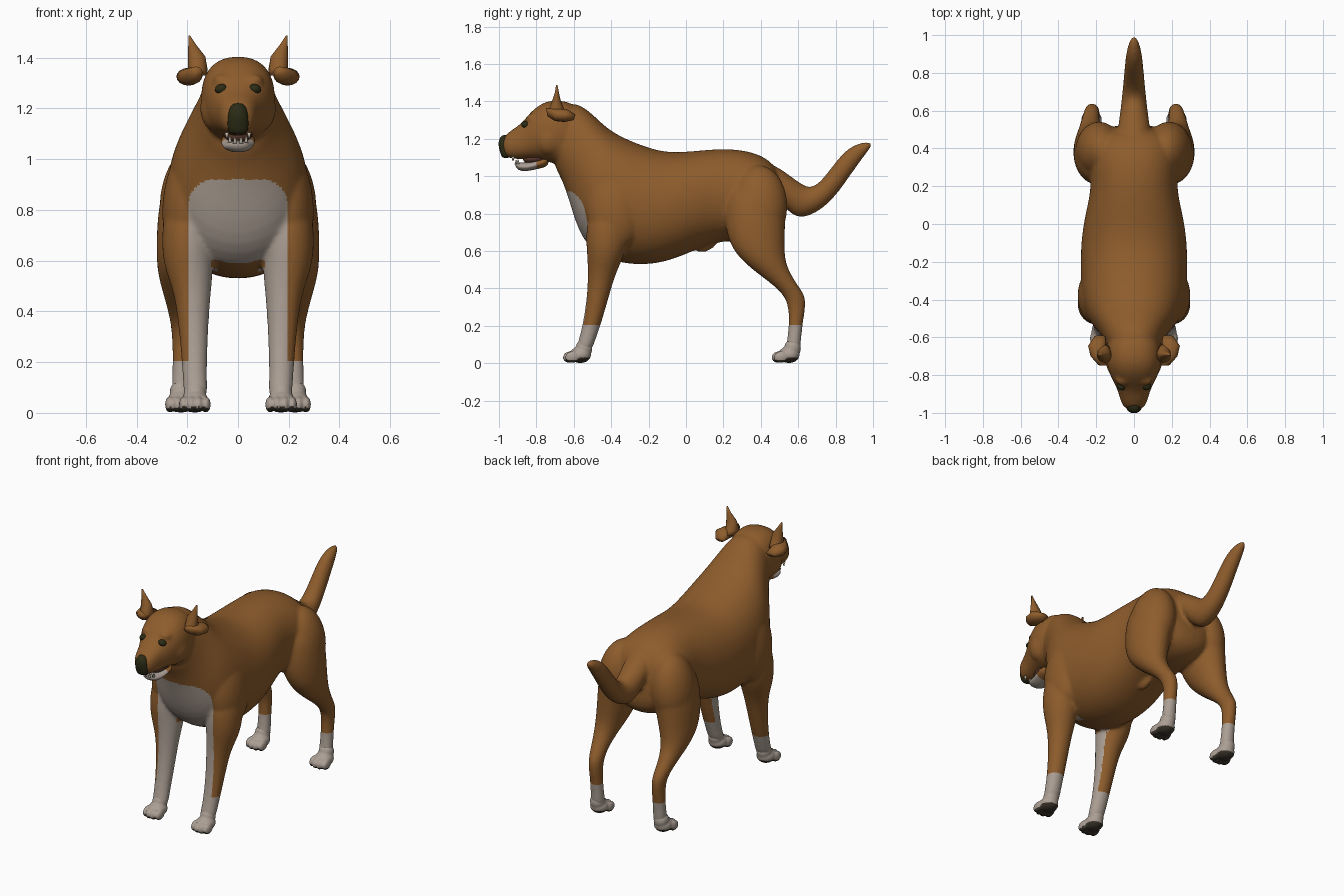
import bpy, bmesh, math
from mathutils import Matrix, Vector

cube = bpy.data.objects.get("Cube")
if cube:
    bpy.data.objects.remove(cube, do_unlink=True)


def material(name, rgb):
    m = bpy.data.materials.new(name)
    m.use_nodes = True
    m.diffuse_color = (*rgb, 1)
    bsdf = m.node_tree.nodes["Principled BSDF"]
    bsdf.inputs["Base Color"].default_value = (*rgb, 1)
    bsdf.inputs["Roughness"].default_value = 0.8
    return m


TAN = material("tan coat", (0.27, 0.108, 0.025))
WHITE = material("pale coat", (0.41, 0.345, 0.295))
DARK = material("dark nose", (0.025, 0.025, 0.008))
PAD = material("paw pad", (0.04, 0.032, 0.022))
MOUTH = material("mouth", (0.10, 0.04, 0.025))
TEETH = material("teeth", (0.55, 0.49, 0.40))


def loft(bm, rings, side=1, power=1.0, sides=16):
    """Skin oval rings; each is (y, z) of one edge, (y, z) of the other, x, half width.
    A power below one makes the ovals boxier."""
    loops = []
    for ya, za, yb, zb, x, w in rings:
        a, b = Vector((0, ya, za)), Vector((0, yb, zb))
        mid, half = (a + b) / 2, (a - b) / 2
        loop = []
        for i in range(sides):
            t = math.tau * i / sides
            c, s = (math.copysign(abs(v) ** power, v) for v in (math.cos(t), math.sin(t)))
            p = mid + half * c
            p.x = side * x + w * s
            loop.append(bm.verts.new(p))
        loops.append(loop)
    for p, q in zip(loops, loops[1:]):
        for i in range(sides):
            j = (i + 1) % sides
            bm.faces.new((p[i], p[j], q[j], q[i]))
    bm.faces.new(loops[0])
    bm.faces.new(loops[-1][::-1])


def ball(bm, centre, radii, tilt=0, roll=0):
    mat = (Matrix.Translation(centre) @ Matrix.Rotation(roll, 4, 'Y')
           @ Matrix.Rotation(tilt, 4, 'X') @ Matrix.Diagonal((*radii, 1)))
    bmesh.ops.create_uvsphere(bm, u_segments=20, v_segments=12, radius=1, matrix=mat)


def finish(name, bm, mats, voxel=0, smooth=0, subdivide=0, cuts=(), rule=None):
    """Turn the parts into one object, optionally fused, smoothed, cut and coloured by rule."""
    bmesh.ops.recalc_face_normals(bm, faces=bm.faces)
    mesh = bpy.data.meshes.new(name)
    bm.to_mesh(mesh)
    ob = bpy.data.objects.new(name, mesh)
    bpy.context.collection.objects.link(ob)
    if subdivide:
        ob.modifiers.new("Round", 'SUBSURF').levels = subdivide
    if voxel:
        fuse = ob.modifiers.new("Fuse", 'REMESH')
        fuse.mode = 'VOXEL'
        fuse.voxel_size = voxel
        relax = ob.modifiers.new("Relax", 'SMOOTH')
        relax.factor = 0.5
        relax.iterations = smooth
    if ob.modifiers:
        bpy.context.view_layer.update()
        graph = bpy.context.evaluated_depsgraph_get()
        done = bpy.data.meshes.new_from_object(ob.evaluated_get(graph))
        ob.modifiers.clear()
        ob.data = done
    # Clean colour borders
    bm.clear()
    bm.from_mesh(ob.data)
    for point, normal in cuts:
        bmesh.ops.bisect_plane(bm, geom=bm.verts[:] + bm.edges[:] + bm.faces[:],
                               dist=1e-5, plane_co=point, plane_no=normal)
    bm.to_mesh(ob.data)
    bm.free()
    ob.data.materials.clear()
    for m in mats:
        ob.data.materials.append(m)
    for p in ob.data.polygons:
        p.use_smooth = True
        p.material_index = rule(p.center, p.normal) if rule else 0
    return ob


# Torso and neck, from rump to throat
bm = bmesh.new()
loft(bm, [
    (.50, 1.02, .54, .76, 0, .11), (.45, 1.09, .50, .67, 0, .22),
    (.35, 1.14, .38, .63, 0, .25), (.20, 1.155, .20, .66, 0, .225),
    (.05, 1.14, .05, .60, 0, .265), (-.10, 1.13, -.10, .535, 0, .288),
    (-.22, 1.165, -.25, .515, 0, .288), (-.33, 1.21, -.42, .54, 0, .288),
    (-.42, 1.26, -.56, .64, 0, .26), (-.50, 1.34, -.62, .85, 0, .19),
    (-.57, 1.39, -.67, 1.0, 0, .15), (-.64, 1.40, -.72, 1.06, 0, .13)], power=.92)
# Head and muzzle
loft(bm, [
    (-.55, 1.37, -.60, 1.05, 0, .125), (-.65, 1.41, -.69, 1.06, 0, .152),
    (-.75, 1.41, -.76, 1.08, 0, .147), (-.83, 1.35, -.81, 1.09, 0, .12),
    (-.88, 1.28, -.87, 1.09, 0, .088), (-.94, 1.245, -.935, 1.09, 0, .073),
    (-.99, 1.20, -.98, 1.11, 0, .05)], power=.85)
# Tail
loft(bm, [
    (.42, 1.10, .46, .90, 0, .09), (.55, 1.01, .51, .86, 0, .085),
    (.63, .95, .57, .78, 0, .073), (.67, .94, .65, .775, 0, .067),
    (.72, .97, .77, .85, 0, .058), (.80, 1.08, .87, .99, 0, .05),
    (.88, 1.17, .94, 1.09, 0, .042), (.99, 1.19, 1.0, 1.165, 0, .018)])
# Sheath under the belly
ball(bm, (0, .11, .635), (.026, .065, .035), tilt=.5)
for s in (1, -1):
    # Shoulder, haunch, foreleg and hind leg
    ball(bm, (s * .19, -.38, .84), (.108, .16, .24), roll=-s * .12)
    ball(bm, (s * .185, .39, .84), (.125, .155, .22), roll=-s * .12)
    loft(bm, [
        (-.52, .85, -.28, .85, .19, .10), (-.54, .68, -.30, .68, .20, .105),
        (-.53, .58, -.33, .57, .195, .10), (-.525, .48, -.375, .48, .18, .075),
        (-.53, .36, -.41, .36, .176, .061), (-.55, .22, -.45, .22, .172, .052),
        (-.575, .12, -.485, .12, .17, .048), (-.60, .05, -.51, .05, .165, .05)], s)
    loft(bm, [
        (.23, .98, .50, .98, .16, .11), (.20, .84, .54, .84, .19, .125),
        (.21, .68, .53, .68, .21, .115), (.27, .57, .53, .55, .23, .092),
        (.38, .48, .56, .48, .235, .064), (.49, .40, .61, .40, .23, .047),
        (.545, .33, .65, .345, .222, .04), (.55, .22, .625, .22, .22, .038),
        (.54, .11, .615, .11, .22, .042), (.52, .05, .61, .05, .22, .045)], s)
    # Brow and cheek
    ball(bm, (s * .06, -.825, 1.31), (.04, .03, .025))
    ball(bm, (s * .09, -.73, 1.20), (.06, .08, .09))


def coat(c, n):
    """Pale socks, and a pale bib that runs down the inner forelegs."""
    x = abs(c.x)
    corner = max(x - .095, 0) ** 2 + max(c.z - .82, 0) ** 2 < .01
    bib = x < .195 and corner
    chest = c.y < -.47 and n.y < .35
    inner_leg = c.z < .57 and c.y < -.36 and x > .08 and n.y < .55
    return 1 if c.z < .205 or (bib and (chest or inner_leg)) else 0


finish("body", bm, [TAN, WHITE], voxel=.0105, smooth=6, subdivide=2, rule=coat,
       cuts=(((0, 0, .205), (0, 0, 1)), ((.195, 0, 0), (1, 0, 0)), ((-.195, 0, 0), (1, 0, 0))))

# Paws with four toes each
bm = bmesh.new()
for s in (1, -1):
    for x, y in ((.17, -.565), (.225, .55)):
        ball(bm, (s * x, y, .045), (.055, .058, .044))
        ball(bm, (s * x, y + .02, .08), (.045, .045, .05))
        for k in (-1.5, -.5, .5, 1.5):
            reach = .06 - .012 * abs(k)
            ball(bm, (s * x + k * .029, y - reach, .033), (.019, .04, .032), tilt=.15)
finish("paws", bm, [WHITE, PAD], voxel=.007, smooth=3,
       rule=lambda c, n: 1 if n.z < -.35 and c.z < .03 else 0)

# Pricked ears and the folded flaps beneath them
bm = bmesh.new()
for s in (1, -1):
    loft(bm, [
        (-.745, 1.33, -.63, 1.33, .16, .038), (-.735, 1.355, -.65, 1.355, .158, .038),
        (-.715, 1.405, -.67, 1.405, .163, .034), (-.70, 1.45, -.68, 1.45, .18, .016),
        (-.695, 1.487, -.687, 1.487, .192, .003)], s)
    loft(bm, [
        (-.75, 1.365, -.74, 1.32, .165, .025), (-.70, 1.36, -.70, 1.295, .185, .045),
        (-.64, 1.36, -.65, 1.29, .195, .048), (-.59, 1.33, -.60, 1.30, .18, .03)], s)
finish("ears", bm, [TAN])

# Lower jaw, pale in front and tan towards the throat
bm = bmesh.new()
loft(bm, [
    (-.73, 1.12, -.73, 1.05, 0, .075), (-.80, 1.085, -.80, 1.038, 0, .066),
    (-.86, 1.07, -.86, 1.022, 0, .057), (-.92, 1.078, -.908, 1.035, 0, .04)])
finish("lower_jaw", bm, [WHITE, TAN], subdivide=2, rule=lambda c, n: 1 if c.y > -.80 else 0)

# Mouth lining
bm = bmesh.new()
loft(bm, [
    (-.73, 1.14, -.73, 1.07, 0, .07), (-.81, 1.125, -.81, 1.065, 0, .056),
    (-.88, 1.12, -.87, 1.06, 0, .042)])
finish("mouth_lining", bm, [MOUTH], subdivide=1)

# Upper and lower teeth
bm = bmesh.new()
for s in (1, -1):
    for x, y, z, d in ((.032, -.898, 1.078, 0), (.012, -.908, 1.075, 0), (.044, -.925, 1.093, 1)):
        mat = Matrix.Translation((s * x, y, z)) @ Matrix.Rotation(d * math.pi, 4, 'X')
        bmesh.ops.create_cone(bm, cap_ends=True, segments=8, radius1=.009,
                              radius2=.002, depth=.025, matrix=mat)
finish("teeth", bm, [TEETH])

# Nose widening into the dark upper lip
bm = bmesh.new()
loft(bm, [
    (-.985, 1.222, -.93, 1.222, 0, .02), (-1.0, 1.20, -.94, 1.20, 0, .036),
    (-1.005, 1.165, -.94, 1.165, 0, .042), (-.995, 1.13, -.94, 1.13, 0, .042),
    (-.985, 1.095, -.94, 1.095, 0, .038)])
finish("nose", bm, [DARK], subdivide=2)

# Eyes
bm = bmesh.new()
for s in (1, -1):
    ball(bm, (s * .066, -.858, 1.277), (.025, .022, .019), roll=s * .25)
finish("eyes", bm, [DARK])
